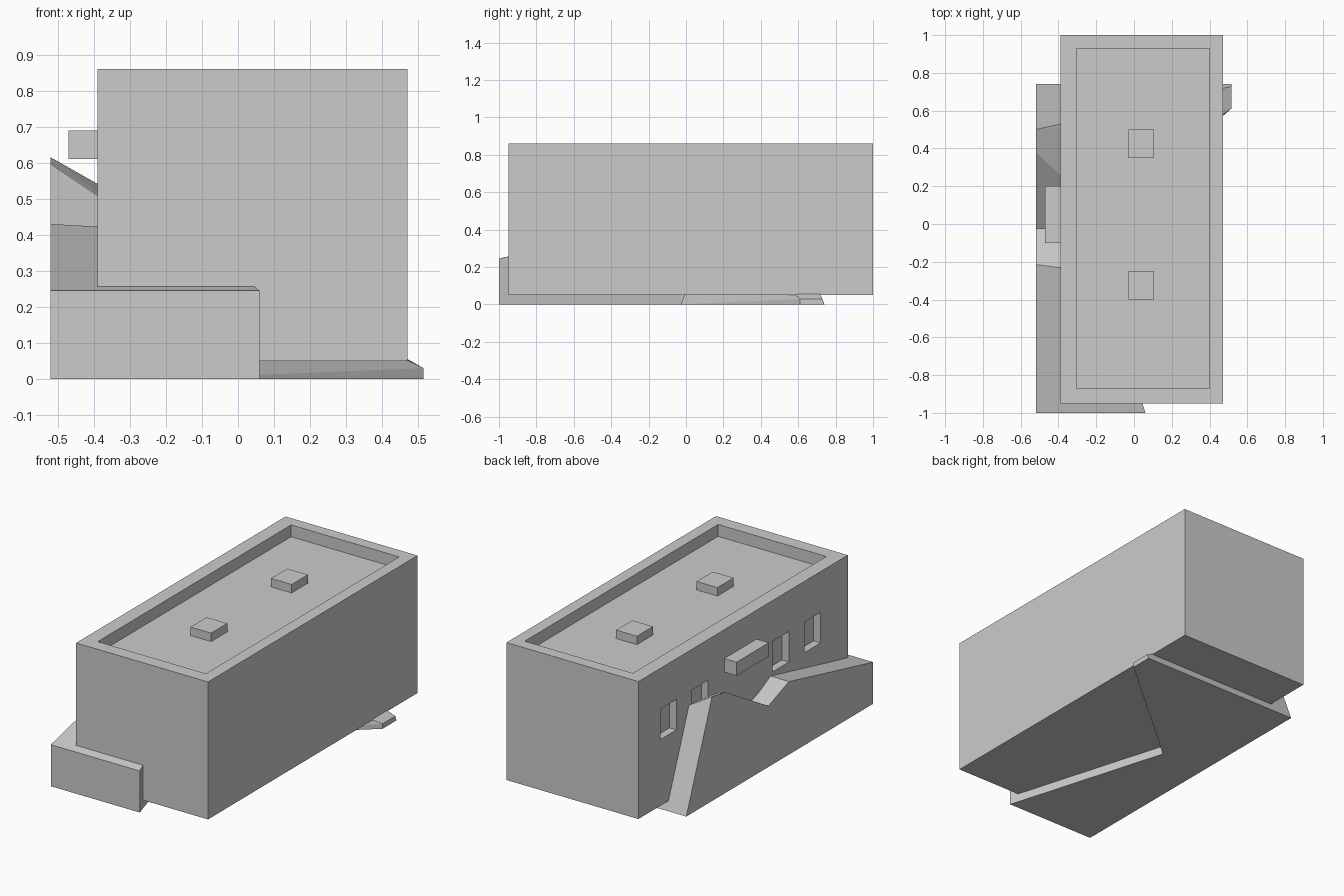
import bpy, bmesh
from mathutils import Vector

if "Cube" in bpy.data.objects:
    bpy.data.objects.remove(bpy.data.objects["Cube"])


def mesh_object(name, bm):
    bmesh.ops.recalc_face_normals(bm, faces=bm.faces[:])
    me = bpy.data.meshes.new(name)
    bm.to_mesh(me)
    bm.free()
    ob = bpy.data.objects.new(name, me)
    bpy.context.collection.objects.link(ob)
    return ob


def add_box(bm, x, y, z):
    lo, hi = Vector((x[0], y[0], z[0])), Vector((x[1], y[1], z[1]))
    for v in bmesh.ops.create_cube(bm, size=1)["verts"]:
        v.co = Vector(((v.co[i] + 0.5) * (hi[i] - lo[i]) + lo[i]) for i in range(3))


def box(name, x, y, z):
    bm = bmesh.new()
    add_box(bm, x, y, z)
    return mesh_object(name, bm)


def ground_block(name, outline, crest, caps):
    """Flat base outline, raised crest above it, side walls and listed cap faces."""
    bm = bmesh.new()
    low = [bm.verts.new((x, y, 0)) for x, y in outline]
    top = [bm.verts.new(p) for p in crest]
    bm.faces.new(low)
    return bm, low, top


# Building shell with parapet recess and side windows
shell = box("building", (-0.39, 0.47), (-0.95, 1.0), (0.05, 0.86))
bm = bmesh.new()
add_box(bm, (-0.305, 0.40), (-0.87, 0.93), (0.79, 1.0))
for y in (0.645, 0.35, -0.40, -0.695):
    add_box(bm, (-0.5, -0.345), (y, y + 0.15), (0.44, 0.62))
cutter = mesh_object("opening_cutter", bm)
cutter.hide_render = True
mod = shell.modifiers.new("openings", "BOOLEAN")
mod.operation = "DIFFERENCE"
mod.solver = "EXACT"
mod.object = cutter
bpy.context.view_layer.objects.active = shell
bpy.ops.object.modifier_apply(modifier=mod.name)
bpy.data.objects.remove(cutter, do_unlink=True)

# Rooftop units
for i, y in enumerate((-0.40, 0.35)):
    box(f"roof_unit_{i + 1}", (-0.03, 0.105), (y, y + 0.15), (0.785, 0.84))

# Box hung on the left wall
box("wall_box", (-0.47, -0.38), (-0.10, 0.20), (0.61, 0.69))


def rubble(name, points, faces):
    bm = bmesh.new()
    v = [bm.verts.new(p) for p in points]
    for f in faces:
        bm.faces.new([v[i] for i in f])
    bmesh.ops.triangulate(bm, faces=[f for f in bm.faces if len(f.verts) > 4])
    return mesh_object(name, bm)


# Front embankment: ramp rising backwards, then dipping into the valley
rubble("front_embankment",
       [(-0.52, -1, 0), (0.06, -1, 0), (-0.23, -0.025, 0), (-0.52, -0.025, 0),
        (-0.52, -1, 0.245), (0.06, -1, 0.245), (-0.52, -0.215, 0.43),
        (-0.16, -0.26, 0.41), (-0.52, -0.025, 0.36), (-0.23, -0.025, 0.30)],
       [(0, 1, 2, 3), (0, 1, 5, 4), (4, 5, 7, 6), (6, 7, 9, 8),
        (1, 2, 9, 7, 5), (0, 4, 6, 8, 3), (3, 8, 9, 2)])

# Rear embankment: ridge falling to the right, steep back slope
rubble("rear_embankment",
       [(-0.52, 0.74, 0), (-0.52, -0.025, 0), (-0.23, -0.025, 0),
        (0.515, 0.61, 0), (0.515, 0.74, 0),
        (-0.52, 0.50, 0.615), (-0.52, 0.38, 0.595), (-0.52, -0.025, 0.36),
        (-0.23, -0.025, 0.30), (-0.23, 0.11, 0.40),
        (0.515, 0.61, 0.03), (0.515, 0.728, 0.03)],
       [(0, 1, 2, 3, 4), (0, 5, 6, 7, 1), (1, 7, 8, 2), (2, 8, 9, 10, 3),
        (3, 10, 11, 4), (4, 11, 5, 0), (5, 11, 10, 9, 6), (6, 9, 8, 7)])
